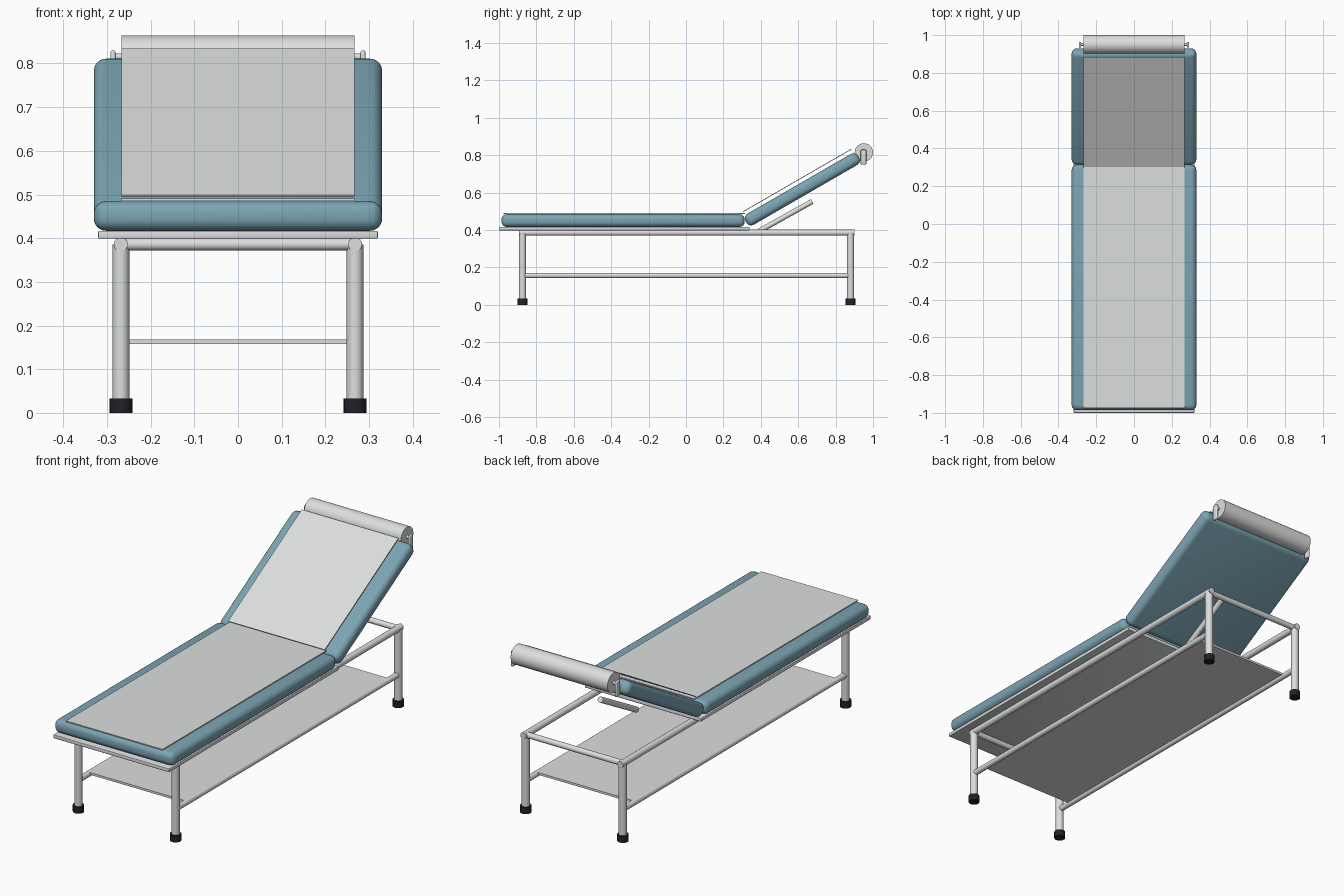
import bpy
import math
from mathutils import Vector

if "Cube" in bpy.data.objects:
    bpy.data.objects.remove(bpy.data.objects["Cube"], do_unlink=True)


def material(name, color):
    mat = bpy.data.materials.new(name)
    mat.use_nodes = True
    mat.diffuse_color = (*color, 1)
    mat.node_tree.nodes["Principled BSDF"].inputs["Base Color"].default_value = (*color, 1)
    return mat


GREY = material("light grey", (0.72, 0.74, 0.73))
TEAL = material("teal vinyl", (0.2, 0.37, 0.45))
RUBBER = material("black rubber", (0.015, 0.015, 0.024))


def finish(name, mat):
    obj = bpy.context.object
    obj.name = name
    obj.data.materials.append(mat)
    bpy.ops.object.shade_smooth_by_angle(angle=math.radians(35))
    return obj


def box(name, mat, center, size, tilt=0, bevel=0, segments=3):
    bpy.ops.mesh.primitive_cube_add(size=1, location=center)
    obj = bpy.context.object
    obj.scale = size
    bpy.ops.object.transform_apply(location=False, rotation=False)
    if bevel:
        mod = obj.modifiers.new("Rounded edges", "BEVEL")
        mod.width = bevel
        mod.segments = segments
        bpy.ops.object.modifier_apply(modifier=mod.name)
    obj.rotation_euler.x = tilt
    return finish(name, mat)


def tube(name, mat, start, end, radius, sides=24):
    a, b = Vector(start), Vector(end)
    bpy.ops.mesh.primitive_cylinder_add(
        vertices=sides, radius=radius, depth=(b - a).length, location=(a + b) / 2,
        rotation=(b - a).to_track_quat("Z", "Y").to_euler())
    return finish(name, mat)


LEG_X = 0.268
RAIL_Z = 0.386
FRONT_Y, BACK_Y = -0.874, 0.88
TILT = math.radians(30)

# Legs with rubber feet
for end, y in (("front", FRONT_Y), ("back", BACK_Y)):
    for side, x in (("left", LEG_X), ("right", -LEG_X)):
        tube(f"{end}_{side}_leg", GREY, (x, y, 0.02), (x, y, RAIL_Z), 0.019)
        tube(f"{end}_{side}_foot", RUBBER, (x, y, 0), (x, y, 0.033), 0.026)
    tube(f"{end}_cross_bar", GREY, (-LEG_X, y, RAIL_Z), (LEG_X, y, RAIL_Z), 0.014)

# Long rails and roll brackets on each side
for side, x in (("left", LEG_X), ("right", -LEG_X)):
    tube(f"{side}_top_rail", GREY, (x, -0.893, RAIL_Z), (x, 0.9, RAIL_Z), 0.016)
    tube(f"{side}_lower_rail", GREY, (x, FRONT_Y, 0.157), (x, BACK_Y, 0.157), 0.014)
    box(f"{side}_roll_bracket", GREY, (math.copysign(0.286, x), 0.949, 0.79),
        (0.012, 0.03, 0.08), bevel=0.005)

# Shelf, bed plate and backrest strut
box("lower_shelf", GREY, (0, 0, 0.163), (0.53, 1.6, 0.011))
box("bed_plate", GREY, (0, -0.33, 0.408), (0.64, 1.34, 0.018), bevel=0.003)
tube("backrest_strut", GREY, (0, 0.39, 0.394), (0, 0.675, 0.553), 0.014)

# Cushions
box("seat_cushion", TEAL, (0, -0.336, 0.451), (0.66, 1.3, 0.068), bevel=0.028, segments=6)
box("back_cushion", TEAL, (0, 0.622, 0.618), (0.66, 0.695, 0.068),
    tilt=TILT, bevel=0.028, segments=6)

# Paper cover and its roll
box("seat_paper", GREY, (0, -0.33, 0.488), (0.533, 1.29, 0.005))
box("back_paper", GREY, (0, 0.594, 0.665), (0.533, 0.67, 0.004), tilt=TILT)
tube("paper_roll", GREY, (-0.267, 0.951, 0.815), (0.267, 0.951, 0.815), 0.049, 40)
tube("roll_axle", GREY, (-0.285, 0.951, 0.815), (0.285, 0.951, 0.815), 0.008, 16)
